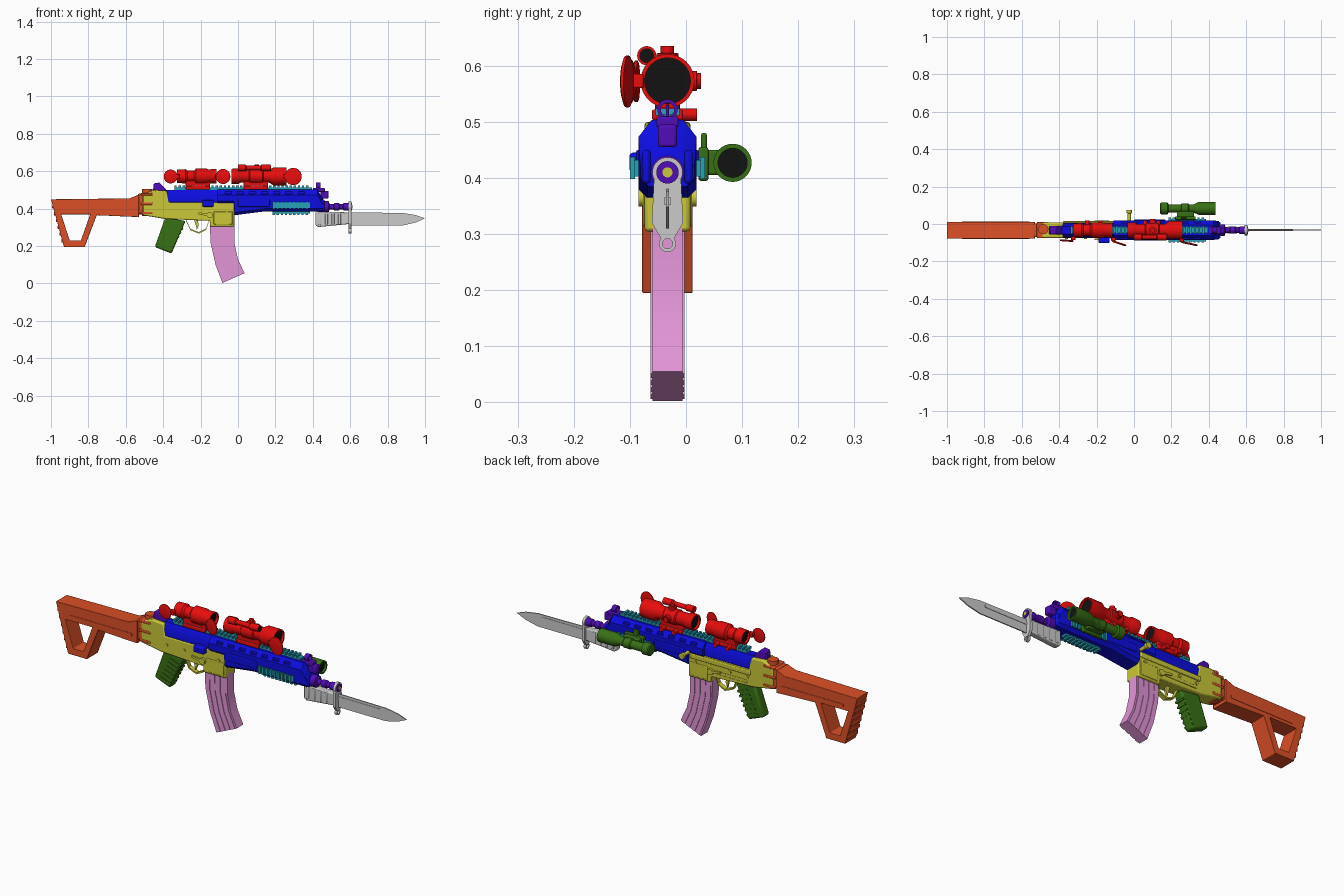
import bpy, bmesh, math
from mathutils import Vector, Matrix

if "Cube" in bpy.data.objects:
    bpy.data.objects.remove(bpy.data.objects["Cube"], do_unlink=True)

MID = -0.033  # every part is placed relative to this centre plane
parts = []


def paint(name, red, green, blue):
    mat = bpy.data.materials.new(name)
    mat.use_nodes = True
    colour = (red, green, blue, 1)
    mat.diffuse_color = colour
    mat.node_tree.nodes["Principled BSDF"].inputs["Base Color"].default_value = colour
    return mat


orange = paint("orange", .72, .08, .02)
yellow = paint("yellow", .6, .58, .04)
blue = paint("blue", .004, .004, .75)
teal = paint("teal", .02, .36, .47)
purple = paint("purple", .08, .004, .48)
red = paint("red", .8, .004, .004)
green = paint("green", .04, .16, .008)
pink = paint("pink", .76, .3, .68)
steel = paint("steel", .6, .6, .6)
black = paint("black", .006, .006, .006)


def finish(name, mat, bm, bevel=0, at=(0, 0, 0)):
    bmesh.ops.recalc_face_normals(bm, faces=bm.faces[:])
    mesh = bpy.data.meshes.new(name)
    bm.to_mesh(mesh)
    bm.free()
    mesh.materials.append(mat)
    obj = bpy.data.objects.new(name, mesh)
    obj.location = Vector(at) + Vector((0, MID, 0))
    bpy.context.collection.objects.link(obj)
    parts.append(obj)
    if bevel:
        mod = obj.modifiers.new("Bevel", 'BEVEL')
        mod.width, mod.segments = bevel, 2
        mod.limit_method, mod.angle_limit = 'ANGLE', math.radians(40)
    return obj


def loft(name, mat, rings, bevel=0):
    """Skin a row of equal-length 3D loops and cap both ends."""
    bm = bmesh.new()
    loops = [[bm.verts.new(p) for p in ring] for ring in rings]
    for a, b in zip(loops, loops[1:]):
        for i in range(len(a)):
            bm.faces.new((a[i - 1], a[i], b[i], b[i - 1]))
    bm.faces.new(loops[0])
    bm.faces.new(loops[-1])
    return finish(name, mat, bm, bevel)


def prism(name, mat, outline, half, shift=0, bevel=0):
    """Side outline in x, z given thickness across y."""
    return loft(name, mat, [[(x, shift + s * half, z) for x, z in outline] for s in (-1, 1)], bevel)


def box(name, mat, xs, ys, zs, bevel=0):
    outline = [(xs[0], zs[0]), (xs[1], zs[0]), (xs[1], zs[1]), (xs[0], zs[1])]
    return prism(name, mat, outline, (ys[1] - ys[0]) / 2, (ys[0] + ys[1]) / 2, bevel)


def turned(name, mat, profile, at, axis='X', sides=32):
    """Lathe a (distance, radius) profile about an axis through a point."""
    turn = {'X': Matrix.Identity(3), 'Y': Matrix.Rotation(math.pi / 2, 3, 'Z'),
            'Z': Matrix.Rotation(-math.pi / 2, 3, 'Y')}[axis]
    bm = bmesh.new()
    loops = []
    for d, r in profile:
        angles = [math.tau * k / sides for k in range(sides)]
        loops.append([bm.verts.new(turn @ Vector((d, r * math.cos(a), r * math.sin(a)))) for a in angles])
    for a, b in zip(loops, loops[1:]):
        for i in range(sides):
            bm.faces.new((a[i - 1], a[i], b[i], b[i - 1]))
    if profile[0] == profile[-1]:
        bmesh.ops.remove_doubles(bm, verts=bm.verts[:], dist=1e-6)
    else:
        bm.faces.new(loops[0])
        bm.faces.new(loops[-1])
    return finish(name, mat, bm, 0, at)


def rod(name, mat, start, end, radius, at, axis='X'):
    return turned(name, mat, [(start, radius), (end, radius)], at, axis)


def hoop(name, mat, width, outer, inner, at):
    return turned(name, mat, [(-width, outer), (width, outer), (width, inner), (-width, inner), (-width, outer)], at)


def cut(target, cutter):
    parts.remove(cutter)
    cutter.hide_render = True
    cutter.hide_set(True)
    cutter.display_type = 'WIRE'
    mod = target.modifiers.new("Cut", 'BOOLEAN')
    mod.object, mod.operation, mod.solver = cutter, 'DIFFERENCE', 'EXACT'


# Stock with its triangular opening, butt teeth and folding hinge
stock = prism("stock", orange, [(-1, .45), (-.93, .195), (-.82, .195), (-.755, .365), (-.53, .355),
                                (-.53, .475), (-.58, .455)], .045)
cut(stock, prism("stock_opening_cutter", black, [(-.945, .37), (-.9, .23), (-.84, .23), (-.79, .37)], .1))
mod = stock.modifiers.new("Bevel", 'BEVEL')
mod.width, mod.segments, mod.limit_method = .012, 2, 'ANGLE'
for s in (-1, 1):
    box("stock_side_rib", orange, (-.92, -.56), sorted((s * .04, s * .047)), (.385, .4))
for i in range(6):
    z = .22 + i * .036
    x = -.938 - (z - .195) * .27
    box("butt_tooth", orange, (x, x + .03), (-.043, .043), (z, z + .018), .003)
rod("hinge_pin", orange, .36, .505, .027, (-.485, .005, 0), 'Z')
box("hinge_block", orange, (-.535, -.5), (-.036, .036), (.37, .48), .006)
for z in (.37, .42, .47):
    box("hinge_band", orange, (-.52, -.455), (-.043, .043), (z, z + .014), .004)

# Lower receiver, its side details and the trigger
prism("receiver", yellow, [(-.51, .365), (-.39, .345), (-.15, .335), (-.15, .305), (-.02, .305), (-.02, .435),
                           (-.37, .435), (-.38, .495), (-.45, .5), (-.51, .475)], .041, 0, .006)
box("receiver_rail", yellow, (-.38, -.03), (.03, .048), (.405, .43), .004)
box("receiver_step", yellow, (-.36, -.16), (.03, .045), (.36, .375), .003)
for s in (-1, 1):
    box("magazine_well_plate", yellow, (-.13, -.03), sorted((s * .035, s * .044)), (.315, .385), .003)
    rod("selector", yellow, -.006, .006, .016, (-.15, s * .046, .365), 'Y')
    for x in (-.36, -.26, -.06):
        rod("receiver_pin", yellow, -.004, .004, .008, (x, s * .042, .39), 'Y')
    prism("selector_lever", yellow, [(-.15, .372), (-.21, .38), (-.21, .37), (-.15, .358)], .004, s * .048)
turned("charging_handle", yellow, [(0, .009), (.06, .009), (.062, .015), (.078, .015)], (-.025, .03, .435), 'Y')
prism("trigger", yellow, [(-.235, .34), (-.215, .34), (-.21, .31), (-.22, .285), (-.225, .31)], .006)
guard = [(-.28, .34), (-.255, .285), (-.21, .267), (-.17, .287), (-.155, .335)]
for (x0, z0), (x1, z1) in zip(guard, guard[1:]):
    prism("trigger_guard", yellow, [(x0, z0), (x1, z1), (x1, z1 + .008), (x0, z0 + .008)], .012)

# Raked pistol grip with side grooves
prism("grip", green, [(-.39, .35), (-.445, .195), (-.355, .16), (-.28, .335)], .026, 0, .01)
for i in range(6):
    x, z = -.41 + i * .011, .2 + i * .022
    prism("grip_rib", green, [(x, z), (x + .06, z - .023), (x + .064, z - .013), (x + .004, z + .01)], .028)

# Curved magazine: a body plus raised ribs following the same sweep
rear = [(-.15, .32), (-.147, .22), (-.12, .1), (-.083, .003)]
front = [(-.02, .32), (-.02, .22), (0, .13), (.035, .055)]


def magazine_band(name, a, b, half):
    def edge(t):
        return [tuple(Vector(p).lerp(Vector(q), t)) for p, q in zip(rear, front)]
    prism(name, pink, edge(a) + edge(b)[::-1], half)


magazine_band("magazine", 0, 1, .027)
for a in (.06, .3, .54, .78):
    magazine_band("magazine_rib", a, a + .15, .03)


# Upper receiver and handguard with faceted cross-section
def facet(x, half, top, low):
    side = [(half * .55, top), (half, top - .03), (half, low + .015), (half * .7, low)]
    return [(x, y, z) for y, z in side] + [(x, -y, z) for y, z in side[::-1]]


loft("upper_receiver", blue, [facet(-.385, .038, .5, .42), facet(-.1, .038, .5, .42)])
handguard = loft("handguard", blue, [facet(-.11, .052, .503, .425), facet(-.022, .052, .503, .425),
                                     facet(-.018, .052, .503, .365), facet(.14, .052, .503, .385),
                                     facet(.425, .052, .503, .385), facet(.455, .048, .45, .385)])
for s in (-1, 1):
    for i in range(7):
        x = -.07 + i * .065
        cut(handguard, box("vent_cutter", black, (x, x + .035), sorted((s * .038, s * .07)), (.478, .492)))
    box("handguard_lug", blue, (.4, .462), sorted((s * .03, s * .045)), (.39, .45), .006)
    box("handguard_panel", blue, (.0, .17), sorted((s * .045, s * .056)), (.41, .45), .004)
box("case_deflector", blue, (-.19, -.13), (-.068, -.03), (.41, .445), .006)


# Accessory rails: a base with evenly spaced teeth
def rail(name, start, end, ys, zs, tooth_ys, tooth_zs):
    box(name, teal, (start, end), ys, zs)
    for i in range(int((end - start) / .022)):
        x = start + i * .022
        box(name + "_tooth", teal, (x, x + .012), tooth_ys, tooth_zs)


rail("top_rail", -.34, .395, (-.016, .016), (.498, .513), (-.021, .021), (.511, .524))
rail("bottom_rail", .185, .385, (-.016, .016), (.375, .39), (-.021, .021), (.367, .377))
for s in (-1, 1):
    rail("side_rail", .185, .385, sorted((s * .05, s * .06)), (.403, .432),
         sorted((s * .058, s * .067)), (.398, .437))

# Barrel and muzzle
turned("barrel", purple, [(.43, .03), (.485, .03), (.49, .014), (.51, .014), (.515, .019), (.54, .019), (.545, .015),
                          (.56, .015), (.565, .02), (.61, .02)], (0, 0, .41))
rod("bore", yellow, .605, .612, .009, (0, 0, .41))

# Iron sights
box("front_sight_base", purple, (.4, .465), (-.02, .02), (.49, .51), .004)
box("front_sight_block", purple, (.44, .485), (-.017, .017), (.455, .495), .005)
hoop("front_sight_ring", purple, .012, .018, .012, (.43, 0, .522))
rod("front_sight_post", purple, .5, .53, .003, (.43, 0, 0), 'Z')
prism("rear_sight", purple, [(-.455, .49), (-.385, .49), (-.385, .505), (-.42, .54), (-.45, .535)], .022, 0, .004)

# Bayonet
prism("bayonet_handle", steel, [(.415, .31), (.43, .302), (.595, .318), (.595, .38), (.415, .385)], .016, 0, .005)
for i in range(4):
    box("handle_groove", steel, (.43 + i * .035, .445 + i * .035), (-.019, .019), (.315, .375), .003)
loft("bayonet_guard", steel, [[(x, y, z) for y, z in ((-.024, .4), (-.028, .32), (-.012, .293), (.012, .293),
                                                     (.028, .32), (.024, .4))] for x in (.592, .606)])
hoop("guard_barrel_ring", steel, .007, .027, .02, (.599, 0, .41))
hoop("guard_lower_ring", steel, .007, .015, .009, (.599, 0, .283))
prism("blade", steel, [(.6, .31), (.88, .31), (.95, .326), (1, .348), (.95, .366), (.88, .377), (.6, .38)], .003)
box("blade_ridge", steel, (.6, .85), (-.005, .005), (.352, .366))


# Optics: turned bodies with recessed dark lenses, mounts and flip caps
def optic(name, profile, z, mount):
    (x0, r0), (x1, r1) = profile[0], profile[-1]
    inset = [(x0 + .015, r0 - .007), (x0, r0 - .007)]
    turned(name, red, inset + profile + [(x1, r1 - .007), (x1 - .015, r1 - .007)], (0, 0, z))
    rod(name + "_rear_lens", black, x0 + .012, x0 + .016, r0 - .007, (0, 0, z))
    rod(name + "_front_lens", black, x1 - .016, x1 - .012, r1 - .007, (0, 0, z))
    a, b = mount
    box(name + "_mount", red, mount, (-.02, .02), (.515, .55), .004)
    box(name + "_clamp", red, mount, (-.028, .028), (.503, .522), .004)
    for x in (a + .03, b - .03):
        rod(name + "_clamp_knob", red, .02, .053, .011, (x, 0, .513), 'Y')


optic("rear_optic", [(-.325, .036), (-.28, .038), (-.27, .03), (-.235, .03), (-.225, .042), (-.17, .042),
                     (-.16, .037), (-.115, .039)], .573, (-.28, -.15))
optic("front_optic", [(-.035, .04), (0, .042), (.015, .034), (.06, .034), (.065, .039), (.13, .039), (.135, .034),
                      (.165, .034), (.19, .048), (.26, .048)], .573, (.03, .16))
turned("top_turret", red, [(.6, .02), (.622, .02), (.623, .012), (.635, .012)], (.1, 0, 0), 'Z')
turned("side_turret", red, [(.03, .018), (.052, .018), (.053, .014), (.06, .014)], (.1, 0, .573), 'Y')
turned("pointer_tube", red, [(0, .017), (.04, .017), (.045, .012), (.12, .012), (.125, .017), (.175, .017)],
       (0, -.037, .618))
rod("pointer_lens", black, .17, .177, .013, (0, -.037, .618))
for x, y, r, lean in ((-.36, -.056, .037, 4), (-.08, -.07, .04, 18), (.295, -.072, .046, 12)):
    cap = turned("flip_cap", red, [(-.005, r * .8), (-.002, r), (.003, r), (.005, r * .85)], (x, y, .572), 'Y')
    cap.rotation_euler.z = -math.radians(lean)
for x, y in ((-.325, -.045), (-.11, -.05), (.255, -.055)):
    box("flip_cap_hinge", red, (x - .012, x + .012), (y - .008, y + .012), (.56, .585), .003)

# Side light on its bracket
turned("side_light", green, [(.14, .026), (.145, .031), (.18, .031), (.185, .022), (.25, .022), (.255, .026), (.29, .026),
                             (.295, .022), (.32, .022), (.345, .034), (.435, .034), (.435, .026), (.42, .026)],
       (0, .116, .427))
rod("side_light_lens", black, .419, .424, .026, (0, .116, .427))
box("light_bracket", green, (.23, .32), (.06, .1), (.405, .45), .005)
box("light_clamp", green, (.22, .33), (.055, .073), (.395, .455), .004)
box("light_lever", green, (.25, .28), (.06, .07), (.45, .48), .003)

bpy.ops.object.select_all(action='DESELECT')
for obj in parts:
    obj.select_set(True)
bpy.context.view_layer.objects.active = parts[0]
bpy.ops.object.shade_smooth_by_angle(angle=math.radians(32))
